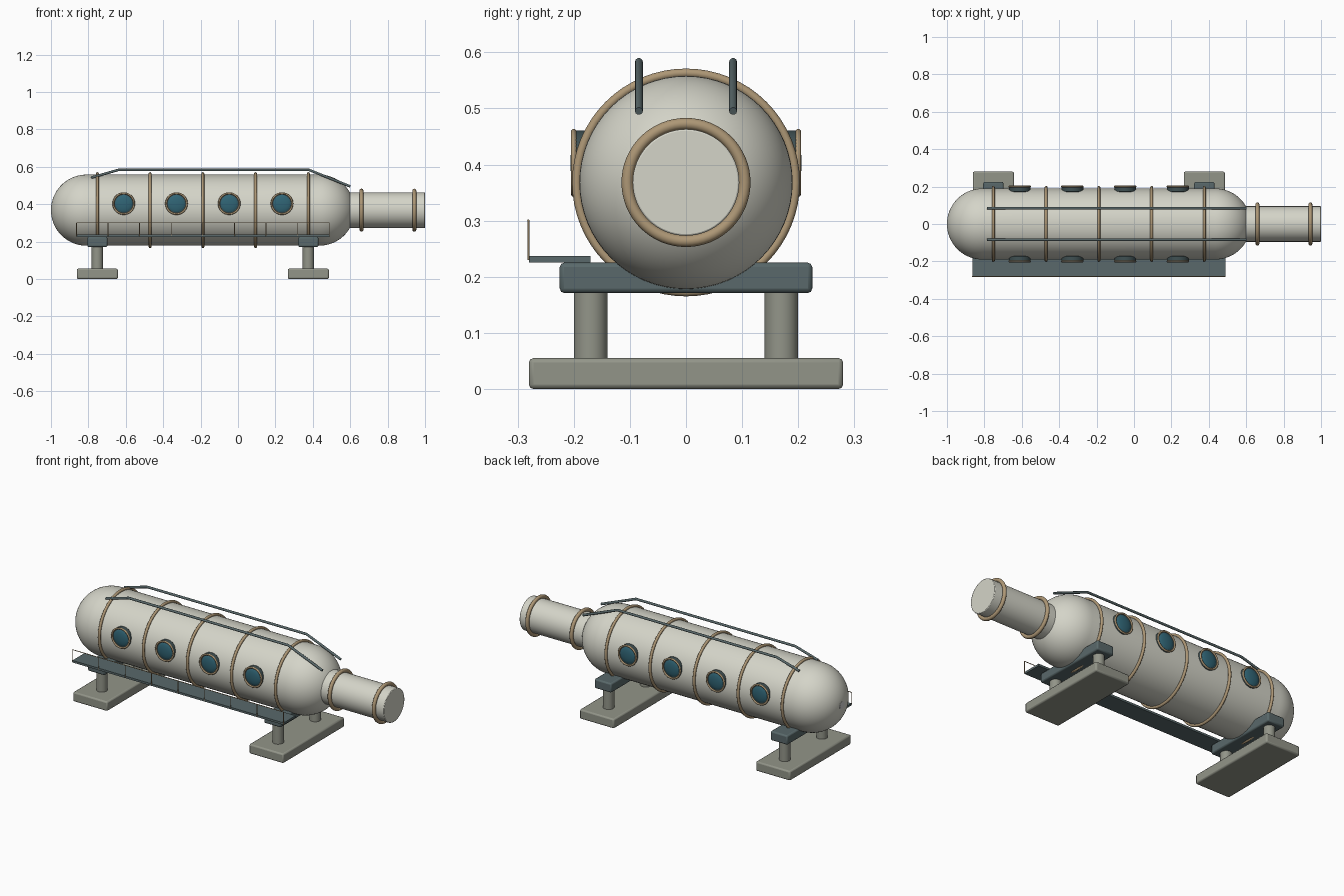
import bpy, math
from mathutils import Vector

if "Cube" in bpy.data.objects:
    bpy.data.objects.remove(bpy.data.objects["Cube"])

AXIS_Z = 0.368
R = 0.19
MID = -0.188          # middle of the hull along x


def material(name, rgb):
    m = bpy.data.materials.new(name)
    m.diffuse_color = (*rgb, 1)
    m.use_nodes = True
    m.node_tree.nodes["Principled BSDF"].inputs["Base Color"].default_value = m.diffuse_color
    return m


CREAM = material("cream", (0.66, 0.66, 0.58))
BRASS = material("brass", (0.42, 0.31, 0.18))
SLATE = material("slate", (0.10, 0.14, 0.145))
DARK = material("dark_trim", (0.05, 0.08, 0.085))
GLASS = material("teal_glass", (0.03, 0.13, 0.18))
STONE = material("stone", (0.29, 0.30, 0.25))
WHITE = material("white", (0.95, 0.95, 0.95))


def finish(name, mat, angle=40, bevel=0):
    o = bpy.context.object
    o.name = name
    o.data.materials.append(mat)
    bpy.ops.object.transform_apply(location=False, rotation=True, scale=True)
    if bevel:
        b = o.modifiers.new("bevel", 'BEVEL')
        b.width, b.segments = bevel, 2
    bpy.ops.object.shade_smooth_by_angle(angle=math.radians(angle))
    return o


def box(name, center, size, mat, bevel=0):
    bpy.ops.mesh.primitive_cube_add(size=1, location=center)
    bpy.context.object.scale = size
    return finish(name, mat, 30, bevel)


def cylinder(name, center, radius, depth, axis, mat, bevel=0, verts=48):
    rot = Vector((0, 0, 1)).rotation_difference(Vector(axis)).to_euler()
    bpy.ops.mesh.primitive_cylinder_add(vertices=verts, radius=radius, depth=depth,
                                        location=center, rotation=rot)
    return finish(name, mat, 40, bevel)


def ring(name, center, major, minor, axis, mat):
    rot = Vector((0, 0, 1)).rotation_difference(Vector(axis)).to_euler()
    bpy.ops.mesh.primitive_torus_add(major_radius=major, minor_radius=minor, major_segments=64,
                                     minor_segments=12, location=center, rotation=rot)
    return finish(name, mat, 180)


def lathe_x(name, profile, mat, n=64):
    verts, faces = [], []
    for x, r in profile:
        for i in range(n):
            a = 2 * math.pi * i / n
            verts.append((x, r * math.cos(a), AXIS_Z + r * math.sin(a)))
    for k in range(len(profile) - 1):
        for i in range(n):
            j = (i + 1) % n
            faces.append((k * n + i, k * n + j, (k + 1) * n + j, (k + 1) * n + i))
    faces.append(tuple(reversed(range(n))))
    faces.append(tuple(range(len(verts) - n, len(verts))))
    me = bpy.data.meshes.new(name)
    me.from_pydata(verts, [], [f[::-1] for f in faces])
    o = bpy.data.objects.new(name, me)
    bpy.context.collection.objects.link(o)
    bpy.ops.object.select_all(action='DESELECT')
    o.select_set(True)
    bpy.context.view_layer.objects.active = o
    import bmesh
    bm = bmesh.new()
    bm.from_mesh(me)
    bmesh.ops.recalc_face_normals(bm, faces=bm.faces)
    bm.to_mesh(me)
    bm.free()
    return finish(name, mat)


def tube(name, points, radius, mat):
    c = bpy.data.curves.new(name, 'CURVE')
    c.dimensions = '3D'
    c.bevel_depth, c.bevel_resolution, c.use_fill_caps = radius, 3, True
    s = c.splines.new('POLY')
    s.points.add(len(points) - 1)
    for p, co in zip(s.points, points):
        p.co = (*co, 1)
    o = bpy.data.objects.new(name, c)
    c.materials.append(mat)
    bpy.context.collection.objects.link(o)
    return o


# Hull with rounded ends
half = 0.622
steps = [math.radians(7 + 83 * i / 16) for i in range(17)]
left = [(MID - half - R * math.cos(a), R * math.sin(a)) for a in steps]
right = [(2 * MID - x, r) for x, r in reversed(left)]
lathe_x("hull", left + right, CREAM)
cylinder("end_plug", (-0.994, 0, AXIS_Z), 0.022, 0.012, (1, 0, 0), WHITE)

# Neck and its bands
cylinder("neck", (0.775, 0, AXIS_Z), 0.095, 0.45, (1, 0, 0), CREAM, 0.003, 64)
for x in (0.66, 0.943):
    ring("neck_band", (x, 0, AXIS_Z), 0.1045, 0.0105, (1, 0, 0), BRASS)

# Hull bands
for i in range(5):
    ring("hull_band", (MID + (i - 2) * 0.282, 0, AXIS_Z), 0.195, 0.008, (1, 0, 0), BRASS)

# Portholes on both sides
for side in (-1, 1):
    for i in range(4):
        x, z = MID + (i - 1.5) * 0.282, 0.403
        cylinder("porthole_frame", (x, side * 0.185, z), 0.058, 0.026, (0, 1, 0), DARK, 0.003)
        ring("porthole_rim", (x, side * 0.2, z), 0.0555, 0.005, (0, 1, 0), BRASS)
        bpy.ops.mesh.primitive_uv_sphere_add(segments=32, ring_count=16, radius=1,
                                             location=(x, side * 0.193, z))
        bpy.context.object.scale = (0.05, 0.013, 0.05)
        finish("porthole_glass", GLASS, 180)

# Roof rails
for y in (-0.084, 0.084):
    tube("roof_rail", [(-0.785, y, 0.542), (-0.64, y, 0.583), (0.38, y, 0.583), (0.6, y, 0.495)],
         0.007, SLATE)

# Supports: foot, two legs, saddle beam
for x in (MID - 0.564, MID + 0.564):
    box("foot", (x, 0, 0.0275), (0.22, 0.56, 0.055), STONE, 0.008)
    box("saddle", (x, 0, 0.198), (0.108, 0.45, 0.054), SLATE, 0.008)
    for y in (-0.17, 0.17):
        cylinder("leg", (x, y, 0.115), 0.03, 0.13, (0, 0, 1), STONE, 0, 32)

# Side walkway with a thin wire railing
box("walkway", (MID, -0.225, 0.231), (1.352, 0.11, 0.012), SLATE)
tube("handrail", [(MID - 0.676, -0.281, 0.3), (MID + 0.676, -0.281, 0.3)], 0.002, BRASS)
for i in range(9):
    x = MID + (i - 4) * 0.169
    tube("railing_post", [(x, -0.281, 0.23), (x, -0.281, 0.3)], 0.002, BRASS)
